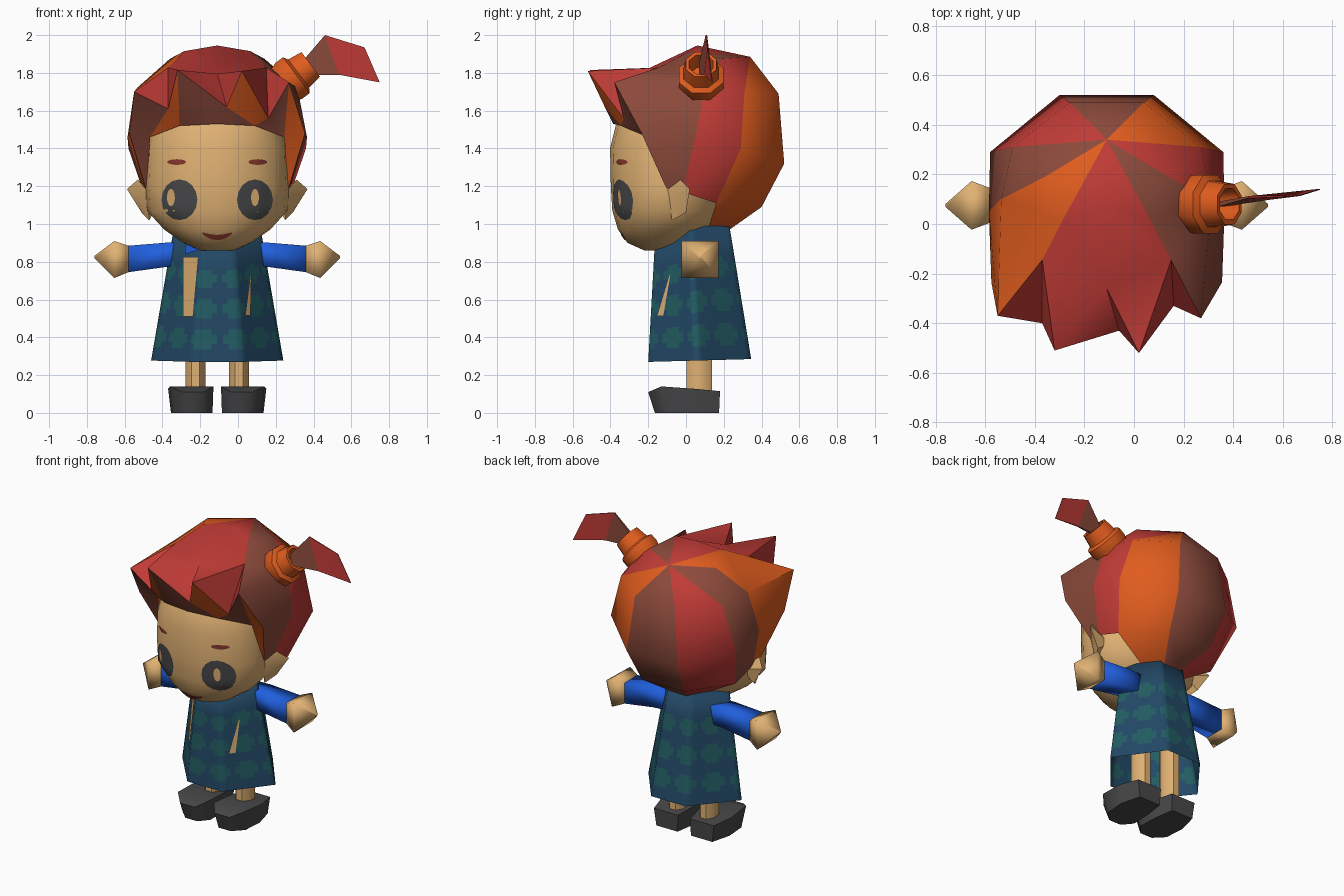
import bpy, bmesh, math
from mathutils import Vector
from mathutils.bvhtree import BVHTree

if "Cube" in bpy.data.objects:
    bpy.data.objects.remove(bpy.data.objects["Cube"])

CX = -0.11  # body centre line


def mat(name, r, g, b):
    m = bpy.data.materials.new(name)
    lin = lambda c: ((c / 255 + 0.055) / 1.055) ** 2.4
    m.diffuse_color = (lin(r), lin(g), lin(b), 1)
    m.use_nodes = True
    m.node_tree.nodes["Principled BSDF"].inputs["Base Color"].default_value = m.diffuse_color
    return m


skin = mat("skin", 224, 177, 115)
red = mat("hair red", 192, 59, 54)
orange = mat("hair orange", 224, 92, 30)
brown = mat("hair brown", 140, 74, 59)
blue = mat("sleeve blue", 32, 95, 222)
navy = mat("dress navy", 34, 72, 101)
teal = mat("dress teal", 34, 92, 98)
grey = mat("charcoal", 72, 72, 74)
lip = mat("lip brown", 135, 56, 46)


def build(name, verts, faces, mats, idx=None, angle=35, fix=True):
    me = bpy.data.meshes.new(name)
    me.from_pydata([tuple(v) for v in verts], [], faces)
    for m in mats:
        me.materials.append(m)
    if idx:
        for p, i in zip(me.polygons, idx):
            p.material_index = i
    if fix:
        bm = bmesh.new()
        bm.from_mesh(me)
        bmesh.ops.recalc_face_normals(bm, faces=bm.faces)
        bm.to_mesh(me)
        bm.free()
    ob = bpy.data.objects.new(name, me)
    bpy.context.collection.objects.link(ob)
    bpy.ops.object.select_all(action='DESELECT')
    ob.select_set(True)
    bpy.context.view_layer.objects.active = ob
    bpy.ops.object.shade_smooth_by_angle(angle=math.radians(angle))
    return ob


def loft(name, rings, mats, rule=None, caps=(True, True), angle=35):
    n = len(rings[0])
    verts = [v for r in rings for v in r]
    faces, idx = [], []
    for k in range(len(rings) - 1):
        for i in range(n):
            j = (i + 1) % n
            faces.append((k * n + i, k * n + j, k * n + n + j, k * n + n + i))
            idx.append(rule(k, i) if rule else 0)
    for c, k in zip(caps, (0, len(rings) - 1)):
        if c:
            faces.append(tuple(range(k * n, k * n + n)))
            idx.append(0)
    return build(name, verts, faces, mats, idx, angle)


def ray_tree(ob):
    bm = bmesh.new()
    bm.from_mesh(ob.data)
    tree = BVHTree.FromBMesh(bm)
    bm.free()
    return tree


def on_front(tree, x, z, off):
    hit = tree.ray_cast(Vector((x, -2, z)), Vector((0, 1, 0)))[0]
    return (x, (hit.y if hit else 0) - off, z)


# head: rings of (z, half width, front y, back y)
def head_ring(z, rx, yf, yb, n=20):
    ang = [2 * math.pi * i / n for i in range(n)]
    return [(CX + rx * math.cos(a), (yf + yb) / 2 + (yb - yf) / 2 * math.sin(a), z) for a in ang]


head = loft("head", [head_ring(*r) for r in (
    (.86, .09, -.22, -.04), (.90, .18, -.31, .06), (.97, .28, -.36, .14), (1.07, .372, -.39, .2),
    (1.2, .38, -.398, .22), (1.4, .375, -.402, .22), (1.52, .345, -.372, .2), (1.7, .27, -.27, .15))],
    [skin], angle=50)
head_tree = ray_tree(head)


# painted face details: small patches laid on the front of the head
def decal(name, x, z, w, h, m, off=.004, bend=0, n=16, rings=4):
    verts, faces = [], []
    for k in range(rings + 1):
        for i in range(n):
            a, r = 2 * math.pi * i / n, k / rings
            px, pz = x + w * r * math.cos(a), z + h * r * math.sin(a) + bend * (r * math.cos(a)) ** 2
            verts.append(on_front(head_tree, px, pz, off))
    for k in range(rings):
        for i in range(n):
            j = (i + 1) % n
            faces.append((k * n + i, k * n + j, k * n + n + j, k * n + n + i))
    build(name, verts, faces, [m], fix=False)


for side, s in (("left", -1), ("right", 1)):
    decal(side + "_eye", CX + s * .2, 1.128, .095, .108, grey)
    decal(side + "_eye_glint", CX + s * .2 + (-.045 if s < 0 else 0.0), 1.14, .021, .046, skin, .008)
    decal(side + "_eyebrow", CX + s * .215, 1.328, .05, .015, lip)
decal("mouth", CX, .928, .08, .014, lip, bend=.025)

# hair: named points; lower case = left, upper case = right
P = {"apex": (CX, .34, 1.885), "F0": (CX, .06, 1.945), "K": (-.11, -.26, 1.795),
     "t1": (-.55, -.37, 1.70), "v1": (-.37, -.40, 1.61), "t2": (-.32, -.51, 1.815),
     "V2": (-.06, -.43, 1.62), "T3": (.02, -.52, 1.81), "V3": (.16, -.33, 1.56), "T4": (.27, -.38, 1.75),
     "H3": (CX, -.385, 1.53)}
for key, (dx, y, z) in {
        "A1": (.15, .49, 1.69), "A2": (.19, .52, 1.32), "A3": (.16, .40, 1.09), "A4": (.06, .23, .97),
        "B1": (.38, .31, 1.70), "B2": (.47, .29, 1.40), "B3": (.37, .16, 1.11), "B4": (.15, .12, .985),
        "C0": (.25, .19, 1.875), "C1": (.425, .10, 1.72), "C2": (.475, .05, 1.46), "C3": (.38, -.02, 1.17),
        "D0": (.175, .02, 1.915), "D1": (.26, -.145, 1.828), "S": (.465, -.235, 1.48),
        "E": (.375, -.10, 1.18), "H2": (.2, -.345, 1.52), "H1": (.355, -.2, 1.46)}.items():
    P[key] = (CX + dx, y, z)
    P[key.lower()] = (CX - dx, y, z)
R, O, B = 0, 1, 2
groups = [
    # back and sides
    (B, "apex A1 a1,A1 A2 a2 a1,A2 A3 a3 a2,A3 A4 a4 a3"),
    (O, "apex B1 A1,A1 B1 B2 A2,A2 B2 B3 A3,A3 B3 B4 A4"),
    (R, "apex b1 a1,a1 b1 b2 a2,a2 b2 b3 a3,a3 b3 b4 a4"),
    (R, "apex C0 B1,C0 C1 B1,B1 C1 C2 B2,B2 C2 C3 B3"),
    (B, "apex c0 b1,c0 c1 b1,b1 c1 c2 b2,b2 c2 c3 b3"),
    (B, "apex D0 C0,D0 D1 C1 C0,D1 T4 C1,T4 S C2 C1,S E C3 C2"),
    (O, "apex d0 c0,d0 d1 c1 c0,d1 t1 c1,t1 s c2 c1,s e c3 c2"),
    # crown and fringe
    (R, "apex d0 F0,apex F0 D0,d0 d1 K F0,F0 K D1 D0,d1 t1 v1,d1 v1 t2,d1 t2 K,K t2 V2,"
        "K V2 T3,K T3 D1,D1 T3 V3,D1 V3 T4"),
    # underside of the fringe
    (O, "v1 h1 h2,v1 h2 t2,V2 H2 T3,T3 H2 V3,T4 H1 S,S H1 E"),
    (B, "t1 h1 v1,t1 s h1,s e h1,t2 h2 H3,t2 H3 V2,V2 H3 H2,V3 H2 H1,V3 H1 T4")]
keys = list(P)
faces, idx = [], []
for m, text in groups:
    for f in text.split(","):
        faces.append([keys.index(k) for k in f.split()])
        idx.append(m)
build("hair", P.values(), faces, [red, orange, brown], idx, 45)

# hair tie: turned profile on a tilted axis, with a hollow end
axis, up, side = Vector((.8, 0, .6)), Vector((-.6, 0, .8)), Vector((0, 1, 0))
rings = []
for t, r in ((-.1, .1), (-.02, .128), (.03, .128), (.045, .1), (.125, .088), (.125, .068), (.03, .055)):
    c = Vector((.285, .08, 1.77)) + axis * t
    rings.append([c + r * (up * math.cos(a) + side * math.sin(a))
                  for a in [math.pi / 4 * (i + .5) for i in range(8)]])
loft("hair_tie", rings, [orange], angle=50)

# ponytail: thin bent blade, brown at the root and red at the end
rings = [[(xa, ya - w, za), (xa, ya + w, za), (xb, yb + w, zb), (xb, yb - w, zb)]
         for xa, ya, za, xb, yb, zb, w in ((.34, .08, 1.86, .36, .08, 1.79, .01),
                                           (.46, .108, 2.0, .535, .10, 1.79, .004),
                                           (.67, .115, 1.935, .75, .14, 1.75, .002))]
loft("ponytail", rings, [brown, red], lambda k, i: k, angle=20)

# dress: six-sided cone with rows of patches
corners = [(-.13, -.2), (.13, -.2), (.35, .06), (.13, .345), (-.13, .345), (-.35, .06)]
outline = []
for i, n in enumerate((8, 11, 11, 8, 11, 11)):
    a, b = Vector(corners[i]), Vector(corners[(i + 1) % 6])
    outline += [a.lerp(b, k / n) for k in range(n)]


def dress_ring(z):
    f = (z - .27) / .66
    ring = []
    for p in outline:
        back = (p.y + .2) / .545
        top = Vector((p.x * .66, -.165 + back * .395, .90 + .09 * min(1, back * 1.6)))
        ring.append(Vector((p.x, p.y, .27 + .015 * back)).lerp(top, f) + Vector((CX, 0, 0)))
    return ring


def patch(k, i):
    c = (i + 2) % 6
    return int((k % 4 == 2 and c > 0) or (k % 4 in (1, 3) and 1 < c < 5))


levels = (.27, .34, .37, .42, .45, .51, .54, .59, .62, .68, .71, .755, .78, .93)
dress = loft("dress", [dress_ring(z) for z in levels], [navy, teal], patch, caps=(False, True), angle=110)
dress_tree = ray_tree(dress)


# front opening strips and a bit of collar, as thin plates on the dress front
def plate(name, bl, br, tr, tl, m, nu=4, nv=6):
    bl, br, tr, tl = map(Vector, (bl, br, tr, tl))
    verts = []
    for v in range(nv + 1):
        for u in range(nu + 1):
            p = bl.lerp(tl, v / nv).lerp(br.lerp(tr, v / nv), u / nu)
            verts.append(on_front(dress_tree, p.x, p.y, .009))
    w = nu + 1
    build(name, verts, [(v * w + u, v * w + u + 1, v * w + w + u + 1, v * w + w + u)
                        for v in range(nv) for u in range(nu)], [m], fix=False)


plate("left_opening", (-.29, .51), (-.24, .51), (-.212, .825), (-.29, .825), skin)
plate("right_opening", (.04, .515), (.066, .515), (.071, .73), (.068, .73), skin)
plate("collar", (-.28, .84), (-.215, .86), (-.2, .89), (-.28, .89), blue)


# limbs, ears and shoes, mirrored about the centre line
def square(x, z, h, s):
    return [(CX + s * x, .075 + a * h, z + b * h) for a, b in ((-1, -1), (1, -1), (1, 1), (-1, 1))]


for side, s in (("left", -1), ("right", 1)):
    loft(side + "_sleeve", [square(.12, .84, .06, s), square(.26, .838, .064, s), square(.47, .815, .07, s)],
         [blue], angle=95)
    loft(side + "_hand", [square(.465, .815, .068, s), square(.545, .812, .098, s),
                          square(.65, .825, .006, s)], [skin], angle=95)
    loft(side + "_leg", [[(CX + s * .115 + .058 * math.cos(a), .07 + .072 * math.sin(a), z)
                          for a in [math.pi / 4 * (i + .5) for i in range(8)]] for z in (.08, .5)], [skin], angle=50)
    shoe = [[(CX + s * a, y, 0), (CX + s * b, y, 0), (CX + s * (b + .015), y2, z1), (CX + s * (a - .005), y2, z1)]
            for a, b, y, y2, z1 in ((.05, .21, .175, .18, .115), (.03, .245, .04, .04, .128),
                                    (.025, .235, -.10, -.13, .14), (.08, .17, -.165, -.2, .11))]
    loft(side + "_shoe", shoe, [grey], angle=60)
    ear = [(.42, -.03, 1.235), (.478, .02, 1.185), (.40, 0, 1.06), (.36, -.075, 1.02), (.375, -.1, 1.18)]
    verts = [(CX + s * x, y, z) for x, y, z in ear + [(.42, -.04, 1.14), (.3, 0, 1.13)]]
    build(side + "_ear", verts, [(i, (i + 1) % 5, t) for t in (5, 6) for i in range(5)], [skin])
